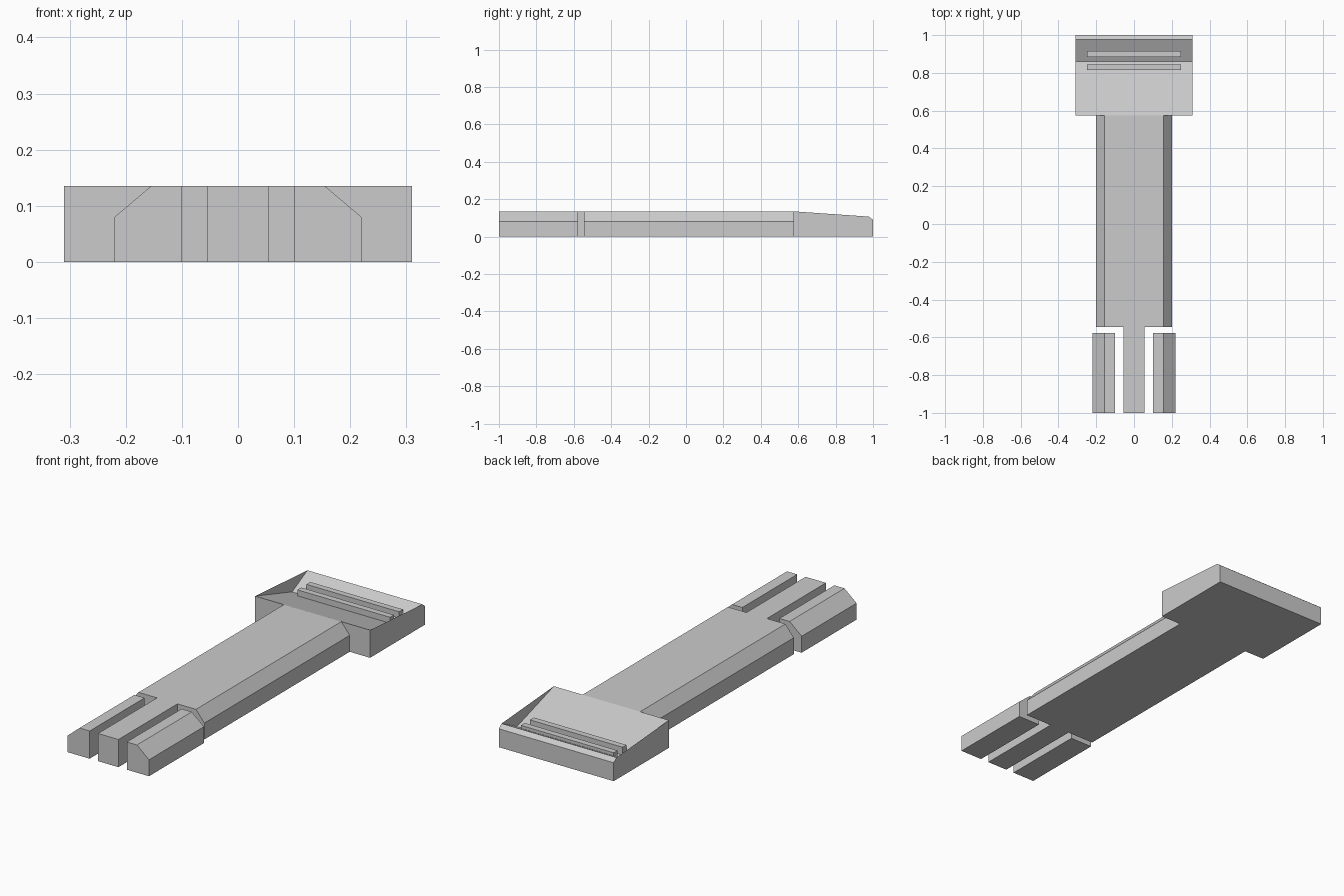
import bpy
import bmesh

cube = bpy.data.objects.get("Cube")
if cube:
    bpy.data.objects.remove(cube, do_unlink=True)

# Single plain grey finish
grey = bpy.data.materials.new("plain_grey")
grey.use_nodes = True
colour = (0.6, 0.6, 0.6, 1)
grey.diffuse_color = colour
grey.node_tree.nodes["Principled BSDF"].inputs["Base Color"].default_value = colour

TOP = 0.135       # overall height
SHOULDER = 0.08   # height where the side chamfers begin
JOIN = 0.575      # where the strap meets the head
STRAP_END = -0.545


def finish(name, bm, recalc=True):
    if recalc:
        bmesh.ops.recalc_face_normals(bm, faces=bm.faces)
    mesh = bpy.data.meshes.new(name)
    bm.to_mesh(mesh)
    bm.free()
    mesh.materials.append(grey)
    obj = bpy.data.objects.new(name, mesh)
    bpy.context.scene.collection.objects.link(obj)
    return obj


def extrude_y(name, profile, y0, y1):
    """Extrude an (x, z) profile from y0 to y1."""
    bm = bmesh.new()
    face = bm.faces.new([bm.verts.new((x, y0, z)) for x, z in profile])
    new = bmesh.ops.extrude_face_region(bm, geom=[face])["geom"]
    moved = [v for v in new if isinstance(v, bmesh.types.BMVert)]
    bmesh.ops.translate(bm, verts=moved, vec=(0, y1 - y0, 0))
    return finish(name, bm)


def box(name, half_width, y0, y1, z0, z1):
    w = half_width
    return extrude_y(name, [(-w, z0), (w, z0), (w, z1), (-w, z1)], y0, y1)


# Strap with chamfered upper edges
extrude_y("strap", [(-0.2, 0), (0.2, 0), (0.2, SHOULDER), (0.155, TOP),
                    (-0.155, TOP), (-0.2, SHOULDER)], STRAP_END, JOIN)

# Middle tongue and the two outer prongs
box("tongue", 0.055, -1, STRAP_END, 0, TOP)
for side, s in (("left", 1), ("right", -1)):
    profile = [(0.1, 0), (0.22, 0), (0.22, SHOULDER), (0.155, TOP), (0.1, TOP)]
    extrude_y(side + "_prong", [(s * x, z) for x, z in profile], -1, -0.577)

# Head: a folded sheet with a sunken valley, closed by thin end walls
HALF = 0.31
section = [(JOIN, 0), (JOIN, TOP), (0.86, 0.047), (0.978, 0.107), (1, 0.09), (1, 0)]
VALLEY = 2
bm = bmesh.new()
left = [bm.verts.new((HALF, y, z)) for y, z in section]
right = [bm.verts.new((-HALF, y, z)) for y, z in section]
for i in range(len(section)):
    j = (i + 1) % len(section)
    bm.faces.new((right[i], left[i], left[j], right[j]))
bm.faces.new([v for i, v in enumerate(left) if i != VALLEY][::-1])
bm.faces.new([v for i, v in enumerate(right) if i != VALLEY])
finish("head", bm, recalc=False)

# Grip ridges lying in the valley
for name, y in (("front_ridge", 0.815), ("back_ridge", 0.885)):
    box(name, 0.25, y, y + 0.03, 0.03, 0.09)
